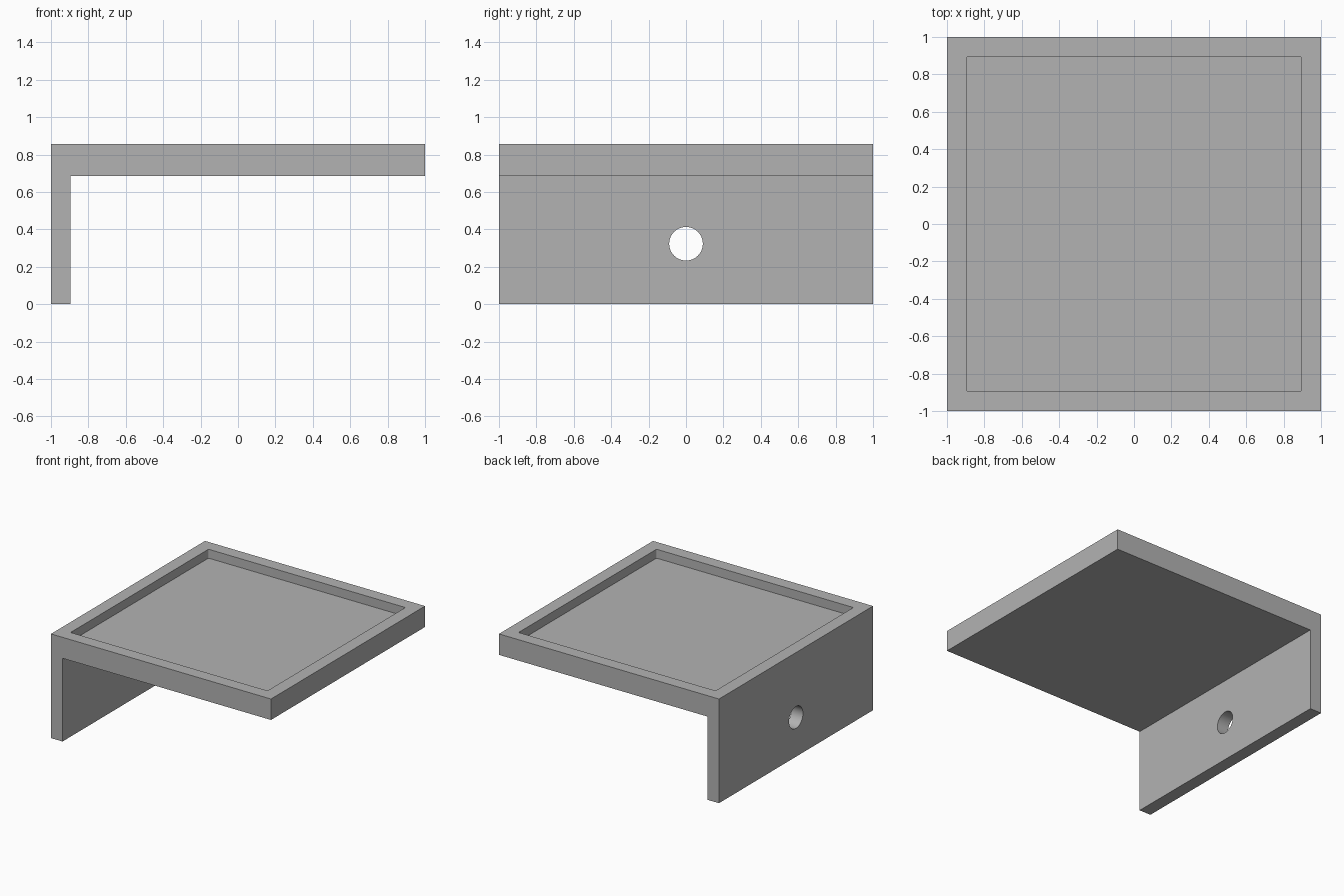
import bpy, bmesh
from math import radians
from mathutils import Matrix, Vector

HALF = 1.0       # half of the square footprint
TOP = 0.856      # top of the rim
UNDER = 0.684    # underside of the tray
WALL = 0.105     # thickness of rim and side wall
DEPTH = 0.073    # depth of the recess
HOLE_Z, HOLE_R = 0.323, 0.09

default = bpy.data.objects.get("Cube")
if default:
    bpy.data.objects.remove(default, do_unlink=True)

grey = bpy.data.materials.new("plain grey")
grey.use_nodes = True
colour = (0.45, 0.45, 0.45, 1)
grey.diffuse_color = colour
grey.node_tree.nodes["Principled BSDF"].inputs["Base Color"].default_value = colour


def make_object(name, bm):
    bmesh.ops.recalc_face_normals(bm, faces=bm.faces)
    mesh = bpy.data.meshes.new(name)
    bm.to_mesh(mesh)
    bm.free()
    mesh.materials.append(grey)
    obj = bpy.data.objects.new(name, mesh)
    bpy.context.collection.objects.link(obj)
    return obj


# L-shaped body: profile in x and z, extruded along y
inner = -HALF + WALL
profile = [(-HALF, 0), (inner, 0), (inner, UNDER),
           (HALF, UNDER), (HALF, TOP), (-HALF, TOP)]
bm = bmesh.new()
face = bm.faces.new([bm.verts.new((x, -HALF, z)) for x, z in profile])
extruded = bmesh.ops.extrude_face_region(bm, geom=[face])["geom"]
bmesh.ops.translate(bm, vec=Vector((0, 2 * HALF, 0)),
                    verts=[v for v in extruded if isinstance(v, bmesh.types.BMVert)])
body = make_object("tray_with_side_wall", bm)

# Recess cutter with slightly rounded vertical corners
bm = bmesh.new()
side = 2 * (HALF - WALL)
bmesh.ops.create_cube(bm, size=1, matrix=Matrix.Translation((0, 0, TOP))
                      @ Matrix.Diagonal((side, side, 2 * DEPTH, 1)))
upright = [e for e in bm.edges if abs(e.verts[0].co.z - e.verts[1].co.z) > DEPTH]
bmesh.ops.bevel(bm, geom=upright, offset=0.01, segments=3, profile=0.5, affect='EDGES')
recess = make_object("recess_cutter", bm)

# Round hole cutter through the side wall
bm = bmesh.new()
bmesh.ops.create_cone(bm, cap_ends=True, segments=48, radius1=HOLE_R, radius2=HOLE_R,
                      depth=4 * WALL, matrix=Matrix.Translation((-HALF + WALL / 2, 0, HOLE_Z))
                      @ Matrix.Rotation(radians(90), 4, 'Y'))
hole = make_object("hole_cutter", bm)

# Cut both and apply
bpy.ops.object.select_all(action='DESELECT')
bpy.context.view_layer.objects.active = body
body.select_set(True)
for cutter in (recess, hole):
    mod = body.modifiers.new(cutter.name, 'BOOLEAN')
    mod.operation = 'DIFFERENCE'
    mod.solver = 'EXACT'
    mod.object = cutter
    bpy.ops.object.modifier_apply(modifier=mod.name)
    bpy.data.objects.remove(cutter, do_unlink=True)

bpy.ops.object.shade_smooth_by_angle(angle=radians(32))
